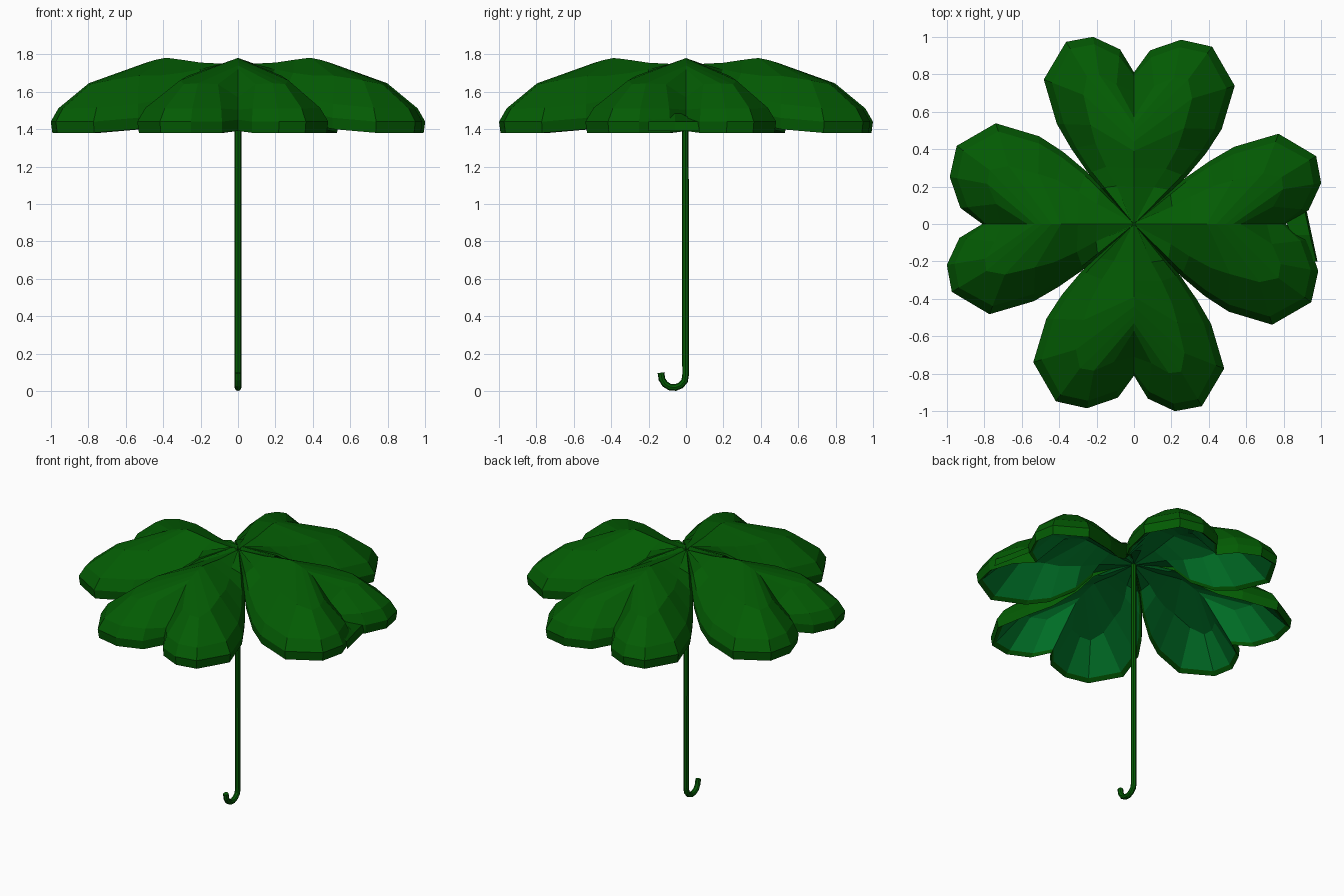
import bpy, bmesh, math
from mathutils import Vector, Matrix

if "Cube" in bpy.data.objects:
    bpy.data.objects.remove(bpy.data.objects["Cube"])


def make_mat(name, rgb):
    m = bpy.data.materials.new(name)
    m.diffuse_color = (*rgb, 1)
    m.use_nodes = True
    m.node_tree.nodes["Principled BSDF"].inputs["Base Color"].default_value = m.diffuse_color
    return m


LEAF = make_mat("leaf green", (0.001, 0.105, 0.001))
LINING = make_mat("lining green", (0.0005, 0.2, 0.025))


def add_object(name, bm, mats):
    me = bpy.data.meshes.new(name)
    bm.to_mesh(me)
    bm.free()
    for m in mats:
        me.materials.append(m)
    ob = bpy.data.objects.new(name, me)
    bpy.context.collection.objects.link(ob)
    return ob


# Half of a heart-shaped leaf, from the centre round the lobe to the notch:
# (ridge y, z), (mid x, y, z), (rim x, y, z)
STATIONS = [
    ((.0, 1.745), (.008, .01, 1.743), (.018, .018, 1.735)),
    ((.20, 1.755), (.10, .20, 1.72), (.188, .186, 1.65)),
    ((.30, 1.77), (.16, .30, 1.70), (.262, .262, 1.57)),
    ((.36, 1.778), (.22, .42, 1.685), (.36, .39, 1.49)),
    ((.39, 1.78), (.25, .52, 1.685), (.44, .52, 1.46)),
    ((.44, 1.77), (.29, .68, 1.66), (.51, .755, 1.44)),
    ((.49, 1.755), (.27, .78, 1.64), (.39, .96, 1.44)),
    ((.53, 1.74), (.20, .79, 1.645), (.235, .992, 1.44)),
    ((.57, 1.72), (.10, .74, 1.64), (.08, .93, 1.44)),
    ((.59, 1.70), (0, .71, 1.57), (0, .81, 1.45)),
]


def section(ridge, mid, rim):
    """Loop from the outer ridge over the rim and back under the lining."""
    r, m, e = Vector((0, *ridge)), Vector(mid), Vector(rim)
    shoulder = e.lerp(m, .2) + Vector((0, 0, .03))
    low = e.lerp(m, .04)
    low.z = e.z - (.06 if e.z < 1.6 else .04)
    lip = e.lerp(m, .17)
    lip.z = low.z + .02
    down = Vector((0, 0, .07))
    return [r, m, shoulder, e, low, lip, m - down, r - down]


def leaf(name, angle):
    bm = bmesh.new()
    for side in (1, -1):
        grid = []
        for st in STATIONS:
            row = []
            for p in section(*st):
                x = side * p.x
                lean = .028 * min(1, p.x / .4)     # right half a bit wider
                row.append(bm.verts.new((x + lean, p.y - .033 * x, p.z)))
            grid.append(row)
        for a, b in zip(grid, grid[1:]):
            for j in range(len(a) - 1):
                f = bm.faces.new((a[j], b[j], b[j + 1], a[j + 1]))
                f.material_index = 1 if j >= 5 else 0
    bmesh.ops.remove_doubles(bm, verts=bm.verts, dist=.0005)
    bmesh.ops.holes_fill(bm, edges=[e for e in bm.edges if e.is_boundary], sides=0)
    bmesh.ops.recalc_face_normals(bm, faces=bm.faces)
    bm.transform(Matrix.Rotation(angle, 4, 'Z'))
    return add_object(name, bm, [LEAF, LINING])


for i, n in enumerate(("back", "left", "front", "right")):
    leaf(n + "_leaf", i * math.pi / 2)

# Small sloping flap that fills the notch of the right leaf
bm = bmesh.new()
rows = [[bm.verts.new(p) for p in row] for row in (
    [(.92, .08, 1.39), (.95, -.06, 1.39), (.98, -.2, 1.39)],
    [(.91, .08, 1.44), (.94, -.06, 1.44), (.975, -.2, 1.44)],
    [(.81, .02, 1.46), (.84, -.06, 1.50), (.92, -.2, 1.50)])]
for a, b in zip(rows, rows[1:]):
    for i in range(2):
        bm.faces.new((a[i + 1], a[i], b[i], b[i + 1]))
add_object("notch_flap", bm, [LEAF])

# Stem with a hooked handle, swept as an eight-sided tube
path = [Vector((0, -.004, 1.70)), Vector((0, -.002, .09))]
for k in range(1, 8):
    a = math.radians(-k * 27)
    path.append(Vector((0, -.066 + .066 * math.cos(a), .084 + .066 * math.sin(a))))
path[-1] = Vector((0, -.134, .098))
bm = bmesh.new()
rings = []
for i, p in enumerate(path):
    t = (path[min(i + 1, len(path) - 1)] - path[max(i - 1, 0)]).normalized()
    u = Vector((1, 0, 0))
    v = t.cross(u)
    rings.append([bm.verts.new(p + .018 * (u * math.cos(q * math.pi / 4)
                                           + v * math.sin(q * math.pi / 4)))
                  for q in range(8)])
for a, b in zip(rings, rings[1:]):
    for q in range(8):
        bm.faces.new((a[q], a[(q + 1) % 8], b[(q + 1) % 8], b[q]))
bm.faces.new(rings[0])
bm.faces.new(rings[-1])
bmesh.ops.recalc_face_normals(bm, faces=bm.faces)
add_object("stem", bm, [LEAF])
